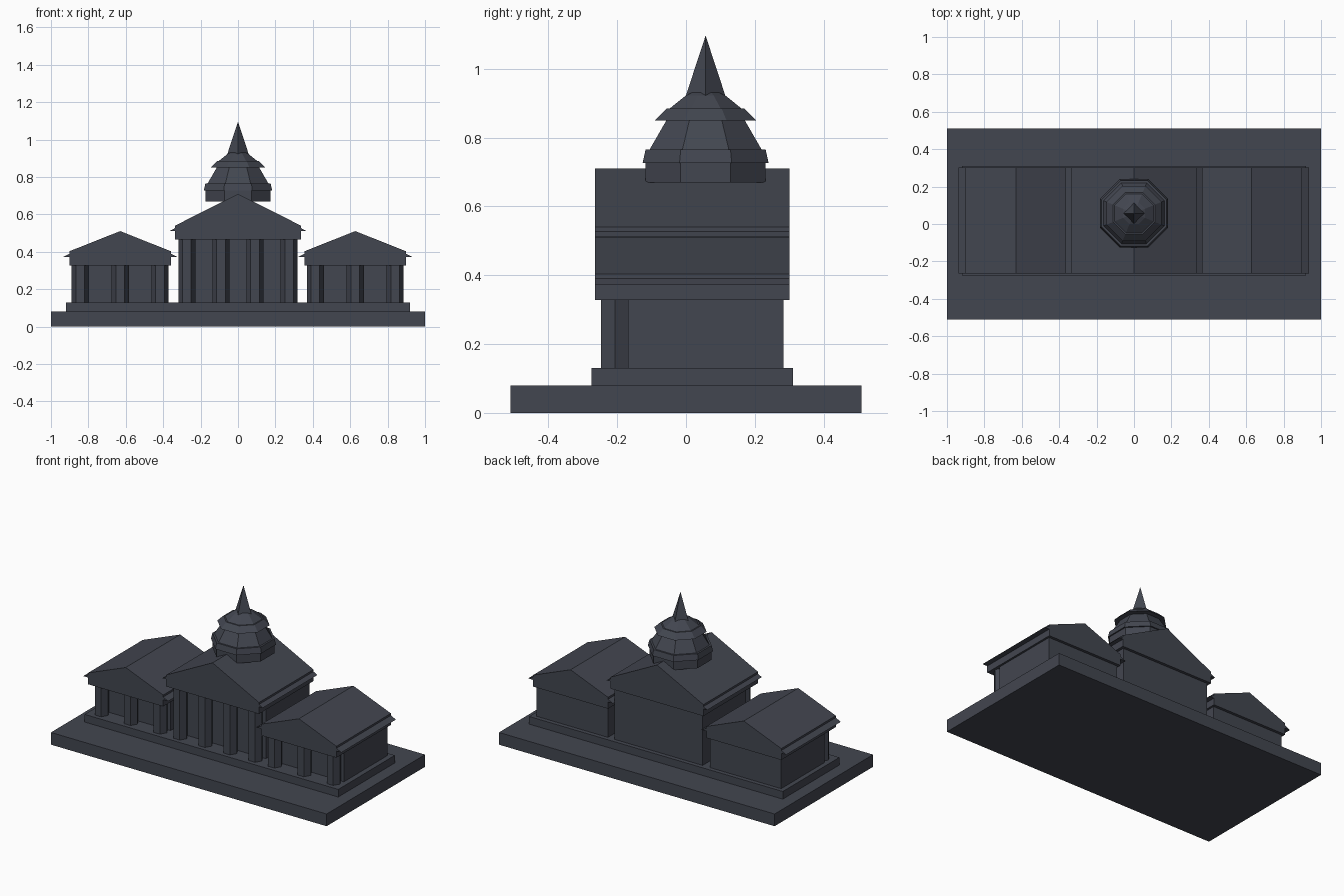
import bpy, bmesh
from math import cos, sin, pi

if "Cube" in bpy.data.objects:
    bpy.data.objects.remove(bpy.data.objects["Cube"])

slate = bpy.data.materials.new("dark_slate")
slate.diffuse_color = (0.055, 0.061, 0.08, 1)
slate.use_nodes = True
slate.node_tree.nodes["Principled BSDF"].inputs["Base Color"].default_value = slate.diffuse_color


def finish(name, bm):
    bmesh.ops.recalc_face_normals(bm, faces=bm.faces)
    mesh = bpy.data.meshes.new(name)
    bm.to_mesh(mesh)
    bm.free()
    mesh.materials.append(slate)
    obj = bpy.data.objects.new(name, mesh)
    bpy.context.collection.objects.link(obj)
    return obj


def loft(name, rings):
    """Skin a stack of equal-sided rings and cap both ends."""
    bm = bmesh.new()
    rows = [[bm.verts.new(p) for p in ring] for ring in rings]
    n = len(rows[0])
    for a, b in zip(rows, rows[1:]):
        for i in range(n):
            j = (i + 1) % n
            bm.faces.new((a[i], a[j], b[j], b[i]))
    bm.faces.new(rows[0][::-1])
    bm.faces.new(rows[-1])
    return finish(name, bm)


def box(name, x0, x1, y0, y1, z0, z1):
    return loft(name, [[(x0, y0, z), (x1, y0, z), (x1, y1, z), (x0, y1, z)] for z in (z0, z1)])


def turned(name, x, y, profile, sides, phase=0.0):
    """Polygonal solid of revolution from (radius, z) points."""
    angles = [phase + 2 * pi * i / sides for i in range(sides)]
    return loft(name, [[(x + r * cos(a), y + r * sin(a), z) for a in angles] for r, z in profile])


def gable(name, x, half):
    """Extrude a symmetric entablature-and-roof profile front to back."""
    outline = half + [(-px, pz) for px, pz in reversed(half[:-1])]
    return loft(name, [[(x + px, y, pz) for px, pz in outline] for y in (-0.264, 0.301)])


def pavilion(name, x, half_wall, columns, col_top, roof):
    box(name + "_walls", x - half_wall, x + half_wall, -0.168, 0.283, 0.13, col_top)
    gable(name + "_roof", x, roof)
    # hexagonal front columns
    r = 0.046
    span = half_wall - r
    for i in range(columns):
        cx = x - span + 2 * span * i / (columns - 1)
        turned(f"{name}_column_{i + 1}", cx, -0.207, [(r, 0.13), (r, col_top)], 6)


# Stepped base
box("base_slab", -1, 1, -0.51, 0.51, 0, 0.08)
box("upper_step", -0.92, 0.92, -0.275, 0.311, 0.08, 0.13)

# Central hall and two wings
pavilion("central_hall", 0, 0.319, 4, 0.465,
         [(0.337, 0.465), (0.337, 0.512), (0.365, 0.512), (0.337, 0.527), (0.337, 0.54), (0, 0.71)])
wing_roof = [(0.272, 0.328), (0.272, 0.372), (0.308, 0.372), (0.272, 0.39), (0.272, 0.403), (0, 0.511)]
pavilion("left_wing", -0.63, 0.259, 3, 0.328, wing_roof)
pavilion("right_wing", 0.627, 0.259, 3, 0.328, wing_roof)

# Octagonal dome, radii given across the flats
dome = [(0.1745, 0.67), (0.1745, 0.727), (0.183, 0.727), (0.1745, 0.765), (0.163, 0.765),
        (0.114, 0.85), (0.147, 0.85), (0.112, 0.885), (0.104, 0.885), (0.058, 0.922), (0.03, 0.936)]
turned("dome", 0, 0.057, [(r / cos(pi / 8), z) for r, z in dome], 8, pi / 8)

# Four-sided spire
turned("spire", 0, 0.057, [(0.058, 0.92), (0.0005, 1.095)], 4)
